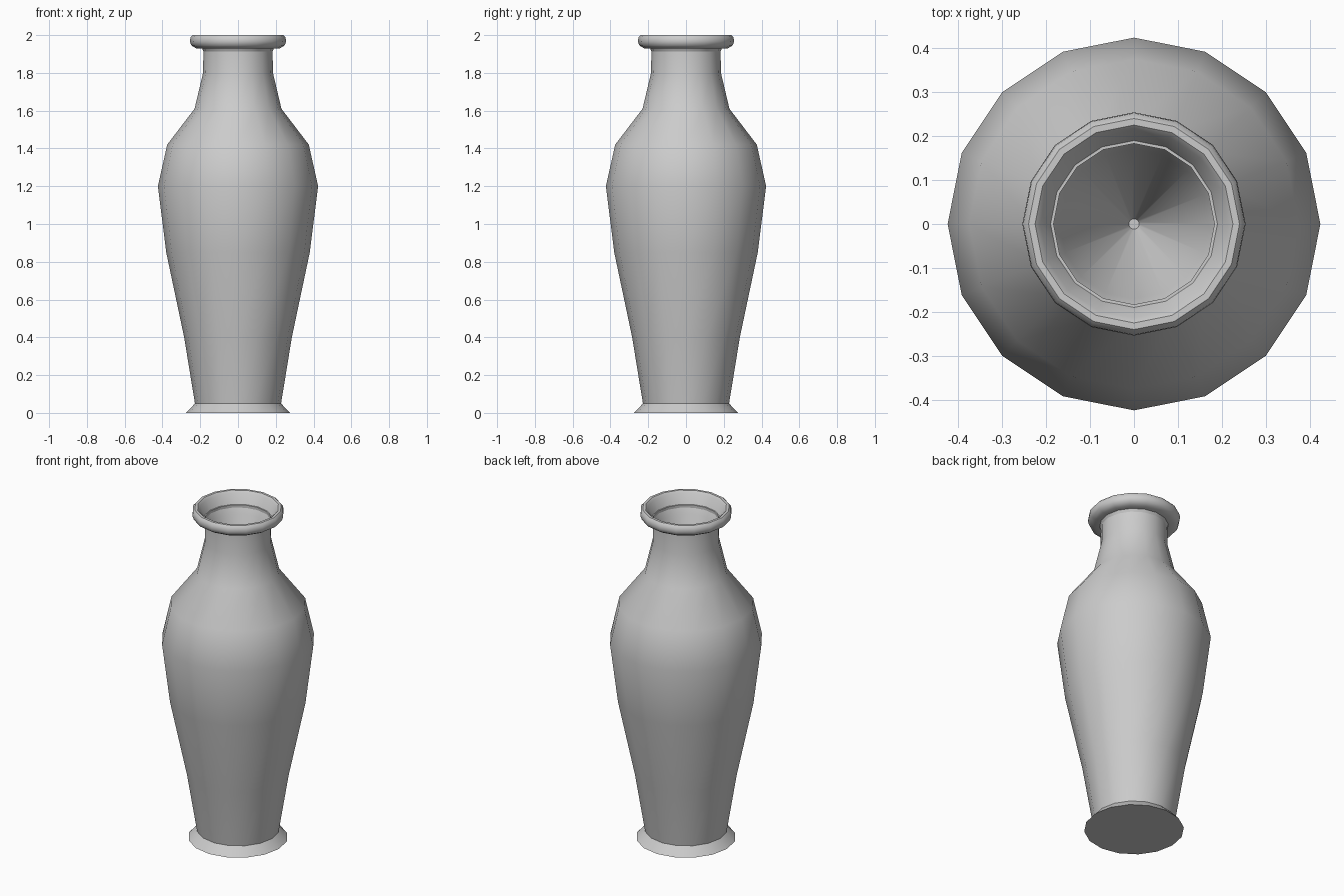
import bpy, bmesh, math

if "Cube" in bpy.data.objects:
    bpy.data.objects.remove(bpy.data.objects["Cube"])

SIDES = 16


def lathe(name, profile, sides=SIDES):
    """Revolve an (r, z) profile around z, capping both ends."""
    bm = bmesh.new()
    rings = []
    for r, z in profile:
        rings.append([bm.verts.new((r * math.cos(2 * math.pi * i / sides),
                                    r * math.sin(2 * math.pi * i / sides), z))
                      for i in range(sides)])
    for a, b in zip(rings, rings[1:]):
        for i in range(sides):
            j = (i + 1) % sides
            bm.faces.new((a[i], a[j], b[j], b[i]))
    bm.faces.new(rings[0][::-1])
    bm.faces.new(rings[-1])
    bmesh.ops.recalc_face_normals(bm, faces=bm.faces)
    mesh = bpy.data.meshes.new(name)
    bm.to_mesh(mesh)
    bm.free()
    obj = bpy.data.objects.new(name, mesh)
    bpy.context.collection.objects.link(obj)
    bpy.ops.object.select_all(action='DESELECT')
    obj.select_set(True)
    bpy.context.view_layer.objects.active = obj
    bpy.ops.object.shade_smooth_by_angle(angle=math.radians(40))
    return obj


# flared foot and swelling body
outside = [(0.275, 0), (0.228, 0.05), (0.285, 0.4), (0.38, 0.85),
           (0.424, 1.2), (0.375, 1.42), (0.23, 1.61), (0.185, 1.8), (0.183, 1.93)]
# rounded lip
lip = [(0.222, 1.93), (0.247, 1.945), (0.254, 1.965), (0.252, 1.987),
       (0.24, 2.0), (0.225, 2.0), (0.213, 1.988)]
# tapering hollow
inside = [(0.17, 1.88), (0.012, 1.5)]

lathe("vase", outside + lip + inside)
